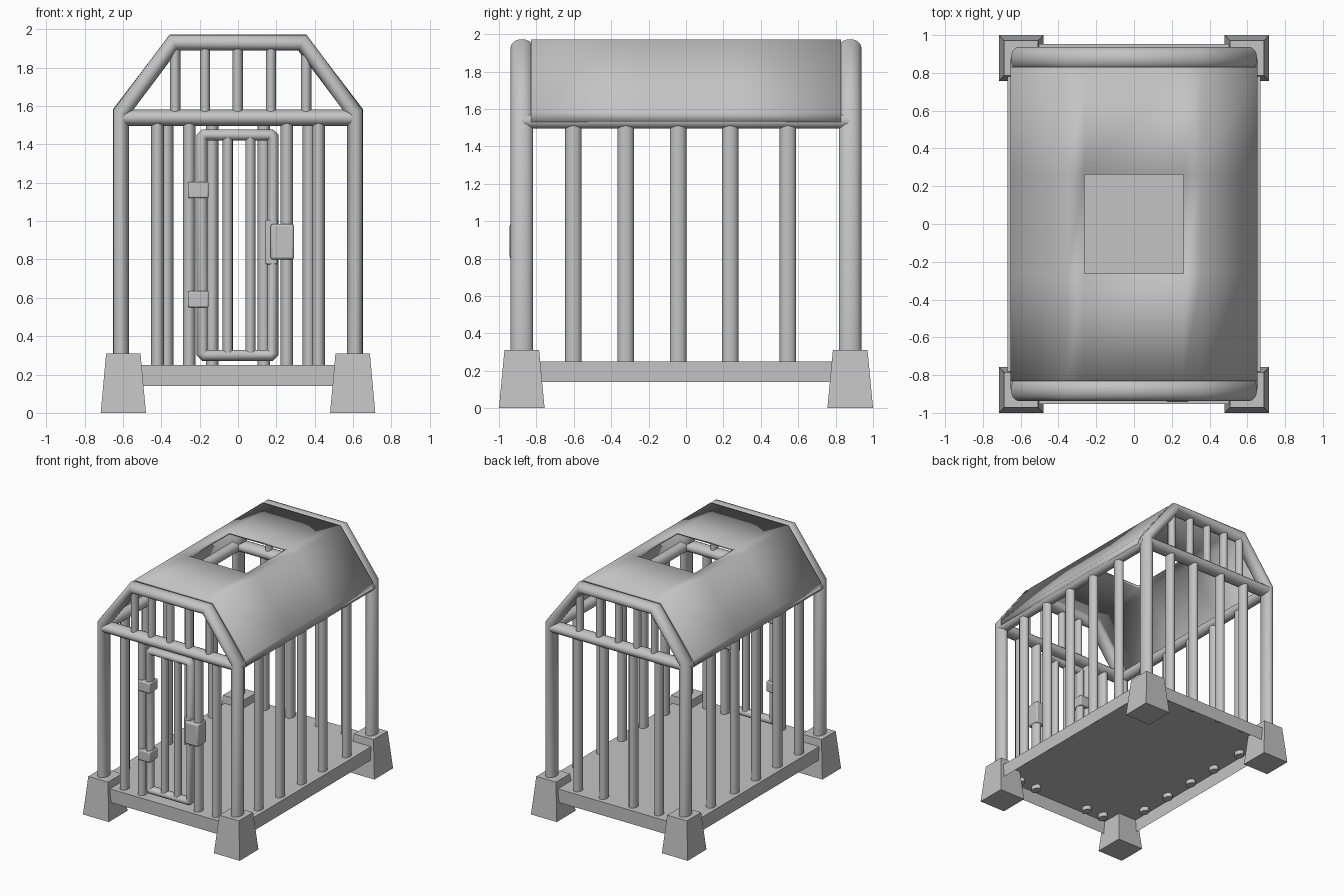
import bpy, bmesh, math
from mathutils import Vector

cube = bpy.data.objects.get("Cube")
if cube:
    bpy.data.objects.remove(cube, do_unlink=True)

grey = bpy.data.materials.new("plain grey")
grey.use_nodes = True
GREY = (0.55, 0.55, 0.55, 1)
grey.diffuse_color = GREY
grey.node_tree.nodes["Principled BSDF"].inputs["Base Color"].default_value = GREY
parts = []


def finish(name, bm, bevel=0):
    bmesh.ops.recalc_face_normals(bm, faces=bm.faces)
    me = bpy.data.meshes.new(name)
    bm.to_mesh(me)
    bm.free()
    me.materials.append(grey)
    ob = bpy.data.objects.new(name, me)
    bpy.context.collection.objects.link(ob)
    if bevel:
        mod = ob.modifiers.new("bevel", 'BEVEL')
        mod.width, mod.segments = bevel, 2
    parts.append(ob)
    return ob


def tube(name, pts, ra, rb, normal=(0, 1, 0), closed=False, sides=16):
    """Elliptical tube with mitred corners; ra lies in the path plane, rb along its normal."""
    bm = bmesh.new()
    pts = [Vector(p) for p in pts]
    nrm, n, rings = Vector(normal), len(pts), []
    for i, p in enumerate(pts):
        a = pts[i - 1] if i or closed else None
        b = pts[(i + 1) % n] if i < n - 1 or closed else None
        t_in = (p - a).normalized() if a is not None else (b - p).normalized()
        t_out = (b - p).normalized() if b is not None else t_in
        t = (t_in + t_out).normalized()
        side = nrm.cross(t) / t.dot(t_in)
        rings.append([bm.verts.new(p + side * ra * math.cos(k * math.tau / sides)
                                   + nrm * rb * math.sin(k * math.tau / sides))
                      for k in range(sides)])
    for i in range(n if closed else n - 1):
        r, s = rings[i], rings[(i + 1) % n]
        for k in range(sides):
            j = (k + 1) % sides
            bm.faces.new((r[k], r[j], s[j], s[k]))
    if not closed:
        bm.faces.new(rings[0])
        bm.faces.new(rings[-1])
    return finish(name, bm)


def box(name, lo, hi, taper=1.0, bevel=0, open_bottom=False):
    """Box between two corners; taper scales the top about its middle."""
    bm = bmesh.new()
    bmesh.ops.create_cube(bm, size=1)
    lo, hi = Vector(lo), Vector(hi)
    for v in bm.verts:
        f = taper if v.co.z > 0 else 1
        c = Vector((v.co.x * f, v.co.y * f, v.co.z))
        v.co = (lo + hi) / 2 + c * (hi - lo)
    if open_bottom:
        bmesh.ops.delete(bm, geom=[f for f in bm.faces if f.normal.z < -0.5], context='FACES')
    ob = finish(name, bm, bevel)
    return ob


def bar(name, x, y, z0, z1, rx, ry):
    tube(name, [(x, y, z0), (x, y, z1)], rx, ry, sides=12)


FX, FY, BEAM_Z = 0.61, 0.877, 1.538

# Floor tray, hollow underneath
floor = box("floor_tray", (-0.67, -0.953, 0.14), (0.67, 0.953, 0.25), open_bottom=True)

# Tapered feet
for sx, side in ((-1, "right"), (1, "left")):
    for sy, end in ((-1, "front"), (1, "back")):
        cx, cy = sx * 0.598, sy * 0.878
        box(f"{end}_{side}_foot", (cx - 0.118, cy - 0.122, 0),
            (cx + 0.118, cy + 0.122, 0.31), taper=0.76)

# End frames: posts with a gabled arch, cross beam, and gable bars
for sy, end in ((-1, "front"), (1, "back")):
    y = sy * FY
    arch = [(-FX, y, 0.2), (-FX, y, 1.565), (-0.336, y, 1.931),
            (0.336, y, 1.931), (FX, y, 1.565), (FX, y, 0.2)]
    tube(f"{end}_arch_frame", arch, 0.042, 0.06)
    tube(f"{end}_cross_beam", [(-FX, y, BEAM_Z), (FX, y, BEAM_Z)], 0.043, 0.058)
    for i, x in enumerate((-0.328, -0.172, -0.002, 0.172, 0.355)):
        bar(f"{end}_gable_bar_{i + 1}", x, y, 1.54, 1.925 if abs(x) < 0.34 else 1.9, 0.027, 0.035)

# Vertical cage bars
for i, x in enumerate((-0.42, -0.255, 0.255, 0.42)):
    bar(f"front_bar_{i + 1}", x, -FY, 0.215, BEAM_Z, 0.033, 0.044)
for i, x in enumerate((-0.37, -0.135, 0.135, 0.37)):
    bar(f"back_bar_{i + 1}", x, FY, 0.215, BEAM_Z, 0.033, 0.044)
for sx, side in ((-1, "right"), (1, "left")):
    for i, y in enumerate((-0.602, -0.322, -0.042, 0.236, 0.545)):
        bar(f"{side}_bar_{i + 1}", sx * FX, y, 0.215, BEAM_Z, 0.033, 0.044)
    # Side beam under the eave
    tube(f"{side}_side_beam", [(sx * FX, -FY, BEAM_Z), (sx * FX, FY, BEAM_Z)],
         0.043, 0.043, normal=(1, 0, 0))

# Roof shell with a square hatch opening
HATCH = 0.262
profile = [(-0.653, 1.53), (-0.653, 1.582), (-0.356, 1.972), (-HATCH, 1.972),
           (HATCH, 1.972), (0.356, 1.972), (0.653, 1.582), (0.653, 1.53)]
rows = (-0.83, -HATCH, HATCH, 0.83)
bm = bmesh.new()
grid = [[bm.verts.new((x, y, z)) for x, z in profile] for y in rows]
for r in range(3):
    for c in range(len(profile) - 1):
        if (r, c) != (1, 3):
            bm.faces.new((grid[r][c], grid[r][c + 1], grid[r + 1][c + 1], grid[r + 1][c]))
for f in bm.faces:
    f.normal_update()
roof = finish("roof_shell", bm)
if roof.data.polygons[3].normal.z < 0:
    roof.data.flip_normals()
solid = roof.modifiers.new("thickness", 'SOLIDIFY')
solid.thickness, solid.offset = 0.02, -1

# Door: rounded frame with two bars
x0, x1, z0, z1, c = -0.187, 0.182, 0.3, 1.45, 0.012
outline = [(x0 + c, z0), (x0, z0 + c), (x0, z1 - c), (x0 + c, z1),
           (x1 - c, z1), (x1, z1 - c), (x1, z0 + c), (x1 - c, z0)]
tube("door_frame", [(x, -FY, z) for x, z in outline], 0.029, 0.04, closed=True, sides=12)
for i, x in enumerate((-0.053, 0.065)):
    bar(f"door_bar_{i + 1}", x, -FY, z0, z1, 0.027, 0.035)

# Hinges, lock and the plate behind the lock
for label, z in (("lower", 0.55), ("upper", 1.12)):
    box(f"{label}_hinge", (-0.262, -0.937, z), (-0.153, -0.825, z + 0.085), bevel=0.008)
box("lock_plate", (0.143, -0.915, 0.775), (0.205, -0.84, 1.005), bevel=0.005)
box("lock_box", (0.17, -0.943, 0.8), (0.292, -0.825, 0.985), bevel=0.012)

# Smooth round surfaces, keep hard edges
bpy.ops.object.select_all(action='DESELECT')
for ob in parts:
    ob.select_set(True)
bpy.context.view_layer.objects.active = parts[0]
bpy.ops.object.shade_smooth_by_angle(angle=math.radians(60))
